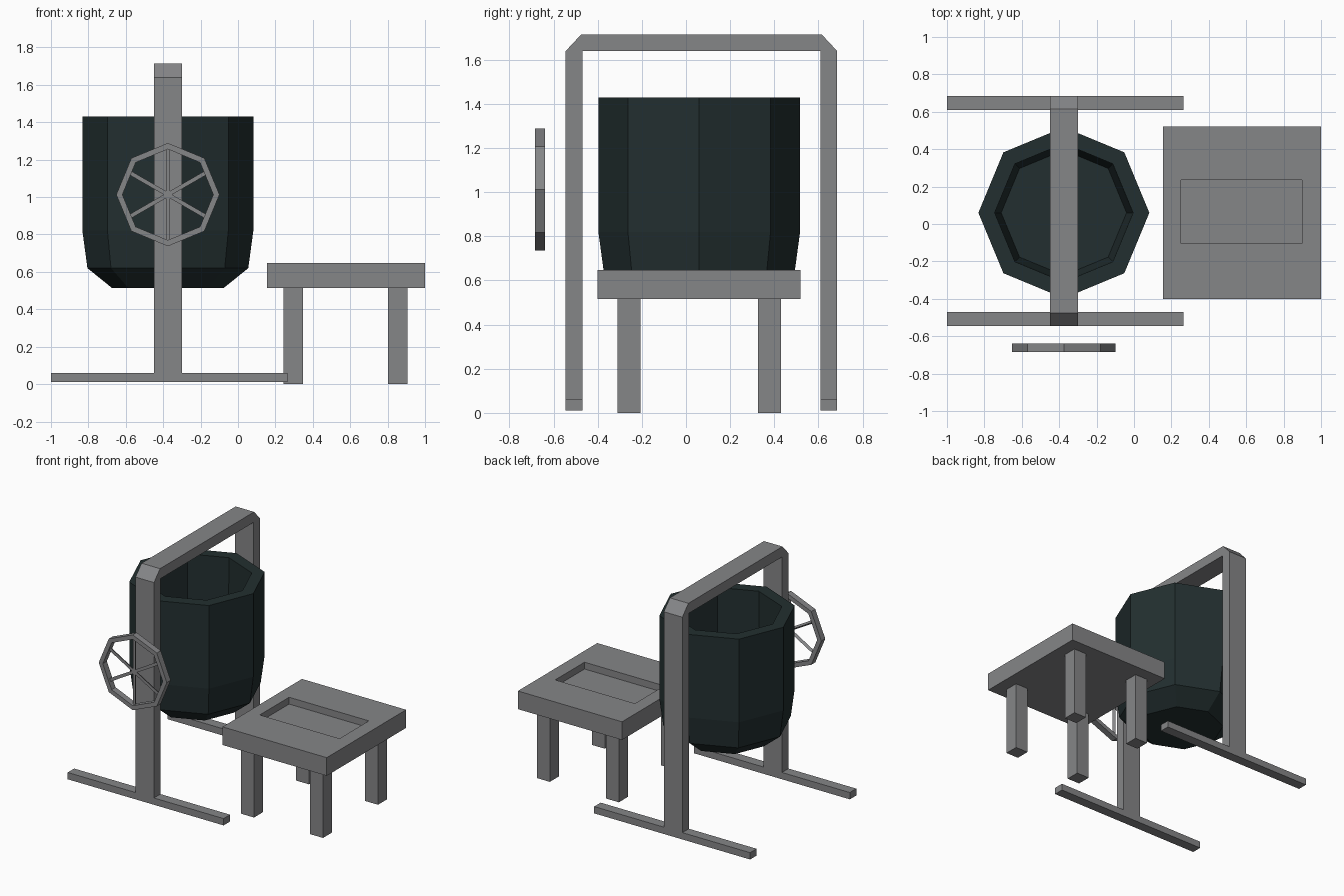
import bpy, bmesh, math
from mathutils import Vector, Matrix

if "Cube" in bpy.data.objects:
    bpy.data.objects.remove(bpy.data.objects["Cube"])


def material(name, rgb):
    m = bpy.data.materials.new(name)
    m.diffuse_color = (*rgb, 1)
    m.use_nodes = True
    m.node_tree.nodes["Principled BSDF"].inputs["Base Color"].default_value = m.diffuse_color
    return m


GREY = material("steel grey", (0.235, 0.237, 0.245))
DARK = material("dark green iron", (0.016, 0.028, 0.029))


def finish(name, bm, mat):
    bmesh.ops.recalc_face_normals(bm, faces=bm.faces[:])
    me = bpy.data.meshes.new(name)
    bm.to_mesh(me)
    bm.free()
    me.materials.append(mat)
    ob = bpy.data.objects.new(name, me)
    bpy.context.collection.objects.link(ob)
    return ob


def box_bm(lo, hi):
    bm = bmesh.new()
    bmesh.ops.create_cube(bm, size=1)
    for v in bm.verts:
        v.co = Vector([(a + b) / 2 + c * (b - a) for a, b, c in zip(lo, hi, v.co)])
    return bm


def lathe(profile, sides, closed, center, rot=Matrix()):
    """Sweep (radius, height) points around the local z axis."""
    bm = bmesh.new()
    rings = [[bm.verts.new((r * math.cos(math.tau * i / sides),
                            r * math.sin(math.tau * i / sides), z))
              for i in range(sides)] for r, z in profile]
    pairs = list(zip(rings, rings[1:]))
    if closed:
        pairs.append((rings[-1], rings[0]))
    else:
        bm.faces.new(rings[0])
        bm.faces.new(rings[-1])
    for a, b in pairs:
        for i in range(sides):
            j = (i + 1) % sides
            bm.faces.new((a[i], a[j], b[j], b[i]))
    bmesh.ops.transform(bm, matrix=Matrix.Translation(center) @ rot, verts=bm.verts[:])
    return bm


# Bucket: octagonal, open at the top, with thick walls
bucket = [(0.30, 0.515), (0.43, 0.62), (0.457, 0.82), (0.457, 1.43),
          (0.37, 1.43), (0.365, 0.85), (0.335, 0.65)]
finish("bucket", lathe(bucket, 8, False, (-0.375, 0.06, 0)), DARK)

# Arch: profile in y-z with chamfered outer corners, extruded along x
half = [(0.615, 0.06), (0.54, 0.06), (0.54, 1.64)]
outline = [(0.615, 0.06), (0.615, 1.64), (0.545, 1.715)]
points = ([(0.07 - y, z) for y, z in outline] + [(0.07 + y, z) for y, z in outline[::-1]]
          + [(0.07 + y, z) for y, z in half[1:]] + [(0.07 - y, z) for y, z in half[:0:-1]])
bm = bmesh.new()
face = bm.faces.new([bm.verts.new((-0.45, y, z)) for y, z in points])
ext = bmesh.ops.extrude_face_region(bm, geom=[face], use_keep_orig=True)
for v in ext["geom"]:
    if isinstance(v, bmesh.types.BMVert):
        v.co.x = -0.30
finish("arch_frame", bm, GREY)

# Feet under the arch posts
for name, y in (("front_foot", -0.545), ("back_foot", 0.61)):
    finish(name, box_bm((-1, y, 0.01), (0.265, y + 0.075, 0.06)), GREY)

# Hand wheel: octagonal rim and three thin full-width spokes
hub = Vector((-0.375, -0.661, 1.013))
face_front = Matrix.Rotation(math.pi / 2, 4, 'X')
rim = [(0.276, -0.023), (0.276, 0.023), (0.243, 0.023), (0.243, -0.023)]
finish("wheel_rim", lathe(rim, 8, True, hub, face_front), GREY)
for k in range(3):
    turn = Matrix.Rotation(math.radians(60 * k), 4, 'Y')
    spoke = lathe([(0.013, -0.25), (0.013, 0.25)], 3, False, hub,
                  turn @ Matrix.Rotation(math.pi / 2, 4, 'Z'))
    finish("wheel_spoke", spoke, GREY)

# Table top with a rectangular recess
bm = box_bm((0.155, -0.40, 0.515), (1.0, 0.52, 0.648))
top = max(bm.faces, key=lambda f: f.calc_center_median().z)
bmesh.ops.inset_region(bm, faces=[top], thickness=0.1)
for depth in (0, 0.05):
    if depth:
        top = bmesh.ops.extrude_discrete_faces(bm, faces=[top])["faces"][0]
    for v in top.verts:
        v.co = (0.25 if v.co.x < 0.58 else 0.897, -0.105 if v.co.y < 0.06 else 0.235,
                0.648 - depth)
finish("table_top", bm, GREY)

# Table legs
for x in (0.243, 0.803):
    for y in (-0.31, 0.327):
        finish("table_leg", box_bm((x, y, 0), (x + 0.104, y + 0.104, 0.515)), GREY)
